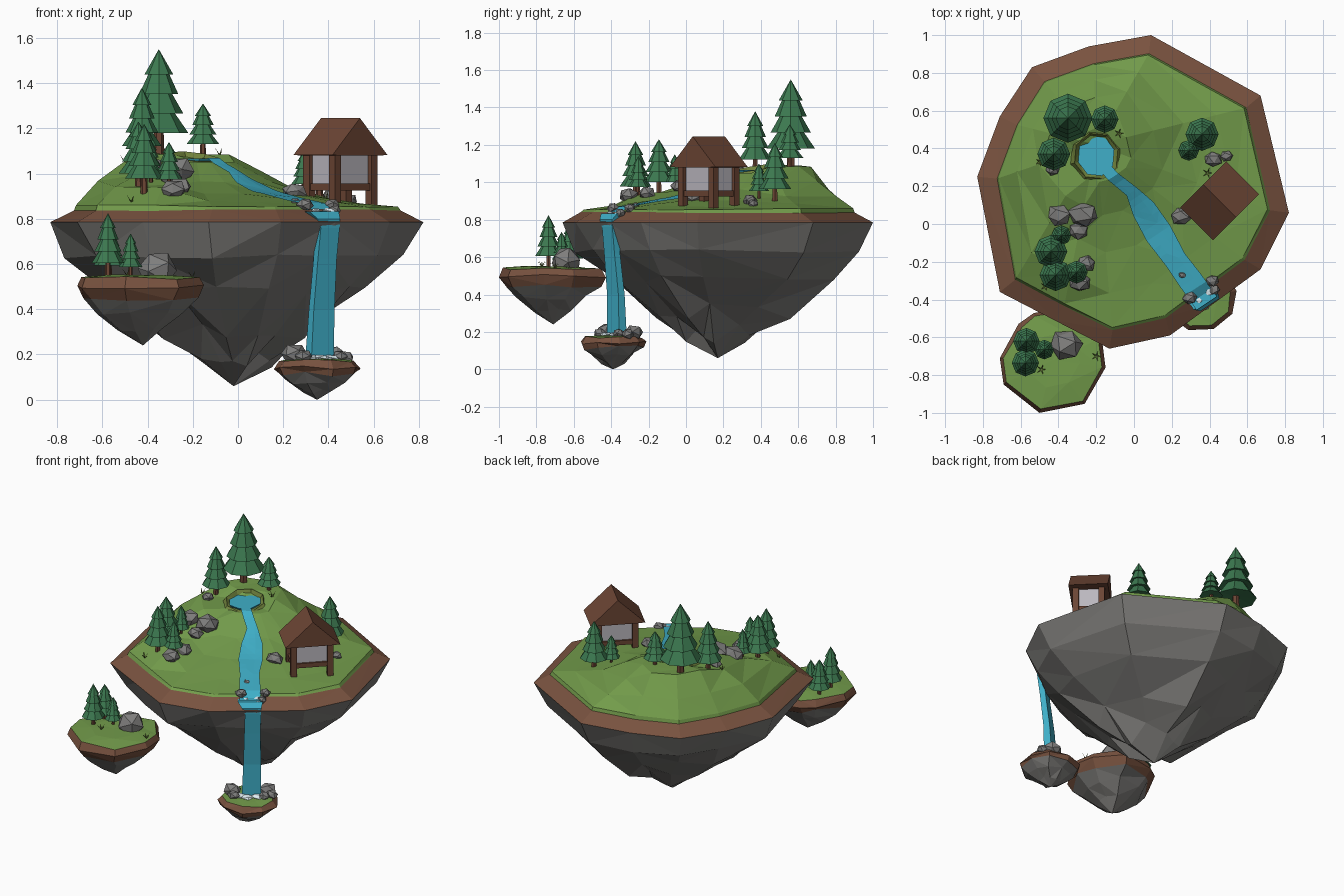
import bpy, bmesh, math, random
from mathutils import Vector, Matrix
from mathutils.bvhtree import BVHTree

if "Cube" in bpy.data.objects:
    bpy.data.objects.remove(bpy.data.objects["Cube"])

random.seed(4)
COL = dict(grass=(.17, .33, .07), bank=(.16, .22, .045), soil=(.19, .085, .05), cliff=(.2, .195, .185),
           stone=(.21, .207, .203), pine=(.045, .19, .08), wood=(.15, .06, .035), wall=(.5, .48, .52),
           water=(.05, .43, .58), foam=(.75, .86, .9))
MATS = {}
for k, c in COL.items():
    MATS[k] = bpy.data.materials.new(k)
    MATS[k].diffuse_color = (*c, 1)


def add(name, verts, faces, mat, tri=True):
    me = bpy.data.meshes.new(name)
    bm = bmesh.new()
    vs = [bm.verts.new(v) for v in verts]
    for f in faces:
        bm.faces.new([vs[i] for i in f])
    if tri:
        bmesh.ops.triangulate(bm, faces=bm.faces[:])
    bm.to_mesh(me)
    bm.free()
    me.materials.append(MATS[mat])
    ob = bpy.data.objects.new(name, me)
    bpy.context.collection.objects.link(ob)
    return ob


def loft(name, rings, mat, top=None, bottom=None, tri=True):
    """Skin counter-clockwise rings from low to high, with optional end points."""
    n = len(rings[0])
    v = [p for r in rings for p in r]
    f = [(k*n+i, k*n+(i+1) % n, (k+1)*n+(i+1) % n, (k+1)*n+i)
         for k in range(len(rings)-1) for i in range(n)]
    if top:
        b = (len(rings)-1)*n
        f += [(b+i, b+(i+1) % n, len(v)) for i in range(n)]
        v.append(top)
    if bottom:
        f += [((i+1) % n, i, len(v)) for i in range(n)]
        v.append(bottom)
    return add(name, v, f, mat, tri)


def ring(outline, c, s, z, j=0.0, jz=.35):
    r = random.uniform
    return [(c[0]+(x-c[0])*s*(1+r(-j, j)), c[1]+(y-c[1])*s*(1+r(-j, j)), z+r(-j, j)*jz) for x, y in outline]


def lerp(table, x):
    for (a, p), (b, q) in zip(table, table[1:]):
        if x <= b:
            return p+(q-p)*(x-a)/(b-a)
    return table[-1][1]


def surface(ob):
    me = ob.data
    return BVHTree.FromPolygons([v.co for v in me.vertices], [p.vertices[:] for p in me.polygons])


# main island: cliff, soil rim, grassy hill
OUT = [(.09, 1), (-.24, .94), (-.54, .83), (-.71, .57), (-.83, .25), (-.71, -.36), (-.42, -.51),
       (-.13, -.66), (.19, -.59), (.43, -.415), (.67, -.24), (.82, .06), (.67, .68)]
C = (0, .17)
rim = ring(OUT, C, 1, .785)
loft("main_cliff", [ring(OUT, C, s, z, j) for s, z, j in
     ((.2, .19, .15), (.42, .31, .12), (.7, .48, .07), (.9, .635, .03))] + [rim], "cliff", bottom=(-.02, .17, .06))
edge = ring(OUT, C, .88, .838, .01)
loft("main_soil_rim", [rim, edge], "soil")
H = (-.2, .42)
rings = [edge]
for t in (.985, .8, .58, .38, .2):
    row = []
    for x, y, z in edge:
        px, py = H[0]+(x-H[0])*t, H[1]+(y-H[1])*t
        d = math.hypot(px-H[0], py-H[1])
        d *= 1-.25*min(max((-.22-px)/.18, 0), 1)
        h = lerp([(0, 1.05), (.26, 1.05), (.42, .928), (.7, .885), (1, .85)], d)
        h += .035 if py > .44 and d < .3 else 0
        h += .05*math.exp(-((px+.42)**2+(py+.2)**2)/.045)
        row.append((px, py, min(h, .852+.56*(1-t)) + (random.uniform(-.008, .008) if .5 < t < .9 else 0)))
    rings.append(row)
main_top = surface(loft("main_grass", rings, "grass", top=(*H, 1.05)))

# left islet and waterfall islet
OUT1 = [(-.71, -.71), (-.69, -.85), (-.5, -1), (-.26, -.95), (-.15, -.76), (-.17, -.6),
        (-.3, -.43), (-.53, -.47), (-.61, -.53)]
OUT2 = [(.35+.195*math.cos(a), -.39+.18*math.sin(a)) for a in (i*math.tau/9+.2 for i in range(9))]


def islet(name, outline, c, tip, levels, soil, grass):
    low = ring(outline, c, soil[0], soil[1], .05, .3)
    high = ring(outline, c, grass[0], grass[1], .03, .25)
    loft(name+"_cliff", [ring(outline, c, s, z, .08, .15) for s, z in levels] + [low], "cliff", bottom=tip)
    mid = ring(outline, c, 1, soil[2], .01, 1)
    loft(name+"_soil", [low, mid, high], "soil")
    inner = ring(outline, c, .5, grass[1]+.01, .05, .1)
    return surface(loft(name+"_grass", [high, inner], "grass", top=(*c, grass[1]+.012)))


c1, c2 = (-.43, -.72), (.35, -.39)
left_top = islet("left_islet", OUT1, c1, (-.42, -.71, .24), ((.34, .31), (.66, .385)), (.88, .45, .5), (.92, .538))
fall_top = islet("fall_islet", OUT2, c2, (.35, -.39, 0), ((.33, .035), (.68, .08)), (.9, .115, .142), (.86, .172))


def ground(s, x, y, default=.83):
    hit = s.ray_cast(Vector((x, y, 3)), Vector((0, 0, -1)))[0]
    return hit.z if hit else default


# pond, with a bank that is high at the back and low where the stream leaves
def oval(rx, ry, z, tilt=0, n=8):
    pts = []
    for i in range(n):
        a = i*math.tau/n+.3
        pts.append((-.2+rx*math.cos(a), .36+ry*math.sin(a), z+tilt*(math.sin(a)-.6*math.cos(a))))
    return pts


loft("pond_bank", [oval(.15, .15, 1.04), oval(.12, .125, 1.075, .02), oval(.095, .105, 1.055)], "bank")
loft("pond_water", [oval(.09, .1, 1.05), oval(.1, .11, 1.066)], "water", top=(-.2, .36, 1.066))

# stream draped over the hill
PATH = [(-.165, .31, .06), (-.11, .25, .065), (-.01, .17, .07), (.05, .08, .13),
        (.13, -.05, .15), (.22, -.19, .12), (.3, -.3, .13), (.385, -.42, .13)]
verts, faces, N = [], [], 21
for k in range(N+1):
    u = k/N*(len(PATH)-1)
    i = min(int(u), len(PATH)-2)
    a, b = Vector(PATH[i]), Vector(PATH[i+1])
    p = a.lerp(b, u-i)
    side = Vector((.83, .55))
    for s in (-.5, -.17, .17, .5):
        x, y = p.x+side.x*s*p.z, p.y+side.y*s*p.z
        z = max(ground(main_top, x, y)+.012, .832)
        verts.append((x, y, 1.069 if k < 4 else z))
for k in range(N):
    for j in range(3):
        q = k*4+j
        faces.append((q, q+4, q+5, q+1))
add("stream", verts, faces, "water")

# waterfall sheet
n, s = Vector((.55, -.83, 0)), Vector((.83, .55, 0))
falls = []
for x, y, z, w, t in ((.36, -.37, .165, .06, .025), (.37, -.375, .4, .055, .02), (.385, -.395, .62, .05, .018),
                      (.397, -.405, .76, .05, .02), (.39, -.41, .8, .06, .022), (.37, -.395, .832, .078, .02)):
    p = Vector((x, y, z))
    falls.append([p-s*w+n*t, p+s*w+n*t, p+s*w-n*t, p-s*w-n*t])
loft("waterfall", falls, "water", top=(.37, -.395, .834), bottom=(.36, -.37, .16))


# pines: zigzag tiers on a trunk
def circle(x, y, r, z, n=8):
    return [(x+r*math.cos(i*math.tau/n), y+r*math.sin(i*math.tau/n), z) for i in range(n)]


def pine(x, y, r, top, srf):
    z = ground(srf, x, y)
    h = top-z
    loft("trunk", [circle(x, y, r*.2, z-.03, 6), circle(x, y, r*.15, z+h*.3, 6)], "wood", tri=False)
    rows = []
    z0, step = z+h*.2, h*.8/4.3
    for k in range(4):
        rk = r*(1-.17*k)
        rows.append(circle(x, y, rk, z0+step*k))
        if k < 3:
            rows.append(circle(x, y, rk*.5, z0+step*(k+1)+step*.1))
    loft("pine", rows, "pine", top=(x, y, top), bottom=(x, y, z0+step*.2), tri=False)


for t in ((-.35, .56, .13, 1.55), (-.155, .555, .073, 1.31), (-.425, .37, .087, 1.38), (.36, .475, .088, 1.21),
          (.29, .39, .055, 1.1), (-.44, -.145, .087, 1.23), (-.415, -.27, .085, 1.22),
          (-.305, -.255, .06, 1.14), (-.385, -.06, .052, 1.15)):
    pine(*t, main_top)
for t in ((-.57, -.62, .07, .78), (-.575, -.735, .072, .825), (-.475, -.665, .052, .735)):
    pine(*t, left_top)


# boulders
def rock(x, y, r, srf, mat="stone", name="rock", flat=.82, dz=.35):
    bm = bmesh.new()
    bmesh.ops.create_icosphere(bm, subdivisions=1, radius=r)
    z = ground(srf, x, y)+r*dz
    for v in bm.verts:
        v.co *= random.uniform(.9, 1.12)
    bm.transform(Matrix.Translation((x, y, z)) @ Matrix.Diagonal((1.1, .95, flat, 1)) @
                 Matrix.Rotation(random.random()*6, 4, 'Z') @ Matrix.Rotation(.6, 4, 'X'))
    me = bpy.data.meshes.new(name)
    bm.to_mesh(me)
    bm.free()
    me.materials.append(MATS[mat])
    bpy.context.collection.objects.link(bpy.data.objects.new(name, me))


for x, y, r in ((-.395, .045, .062), (-.265, .05, .075), (-.295, -.035, .048), (-.255, -.21, .048),
                (-.285, -.31, .055), (-.43, .29, .038), (.415, .342, .045), (.49, .36, .033), (.25, .04, .05),
                (.295, -.39, .036), (.415, -.3, .034), (.425, -.35, .03), (.255, -.27, .022)):
    rock(x, y, r, main_top, dz=.25)
rock(-.36, -.64, .085, left_top, flat=.95)
for x, y, r in ((.25, -.42, .058), (.42, -.28, .052), (.47, -.31, .037), (.29, -.46, .036), (.45, -.36, .032)):
    rock(x, y, r, fall_top)
for x, y in ((.32, -.43), (.365, -.425), (.41, -.38)):
    rock(x, y, .036, fall_top, "foam", "foam", .4, .1)
rock(.405, -.355, .034, main_top, "foam", "foam", .5, .1)
rock(.345, -.405, .02, main_top, "foam", "foam", .5, .3)

# hut: local x runs along the ridge, y across it
HUT = Matrix.Translation((.453, .122, 0)) @ Matrix.Rotation(-math.pi/4, 4, 'Z')


def box(name, cx, cy, dx, dy, z0, z1, mat):
    p = [HUT @ Vector((cx+a*dx/2, cy+b*dy/2, z)) for z in (z0, z1) for a, b in ((-1, -1), (1, -1), (1, 1), (-1, 1))]
    add(name, p, [(3, 2, 1, 0), (4, 5, 6, 7), (0, 1, 5, 4), (1, 2, 6, 5), (2, 3, 7, 6), (3, 0, 4, 7)], mat, False)


box("hut_walls", 0, 0, .155, .225, .94, 1.1, "wall")
box("hut_floor", 0, 0, .18, .25, .925, .955, "wood")
for a in (-1, 1):
    for b in (-1, 1):
        box("hut_post", a*.08, b*.115, .038, .038, .85, 1.1, "wood")
roof = [HUT @ Vector((x, y, z)) for x in (-.122, .122) for y, z in
        ((-.172, 1.082), (-.125, 1.08), (.125, 1.08), (.172, 1.082), (0, 1.245))]
add("hut_roof", roof, [(0, 1, 2, 3, 4), (9, 8, 7, 6, 5), (0, 5, 6, 1), (1, 6, 7, 2), (2, 7, 8, 3), (3, 8, 9, 4), (4, 9, 5, 0)],
    "wood", False)

# grass tufts
for x, y, srf in ((.39, .27, main_top), (-.5, .33, main_top), (-.47, -.33, main_top), (-.08, .48, main_top),
                  (-.49, -.77, left_top), (-.2, -.7, left_top)):
    z = ground(srf, x, y, .54)
    for k in range(5):
        a = k*math.tau/5
        d, e = Vector((math.cos(a), math.sin(a), 0)), Vector((-math.sin(a), math.cos(a), 0))
        p = Vector((x, y, z-.005))
        add("tuft_blade", [p+e*.005, p-e*.005, p+d*.028+Vector((0, 0, .035))], [(0, 1, 2)], "bank")

for m in bpy.data.materials:
    if m.users and not m.is_grease_pencil:
        m.use_nodes = True
        m.node_tree.nodes["Principled BSDF"].inputs["Base Color"].default_value = m.diffuse_color
